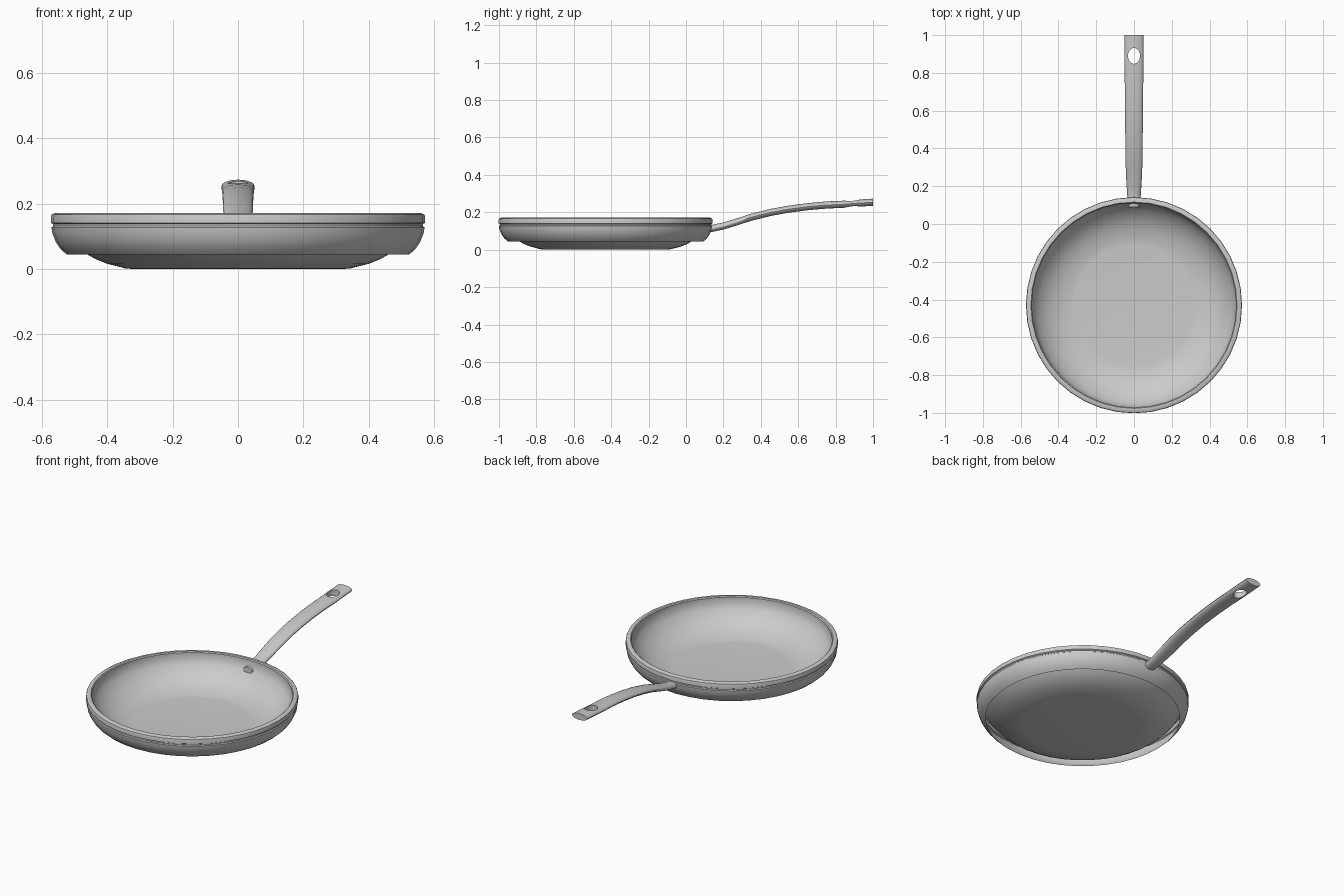
import bpy, bmesh
from math import sin, cos, pi, radians

cube = bpy.data.objects.get("Cube")
if cube:
    bpy.data.objects.remove(cube, do_unlink=True)

steel = bpy.data.materials.new("brushed_steel_grey")
steel.use_nodes = True
colour = (0.6, 0.6, 0.6, 1)
steel.diffuse_color = colour
steel.node_tree.nodes["Principled BSDF"].inputs["Base Color"].default_value = colour

PAN_Y = -0.43


def make_object(name, rings, cap_start, cap_end, location=(0, 0, 0)):
    """Skin a list of closed rings of points into one mesh object."""
    bm = bmesh.new()
    loops = [[bm.verts.new(p) for p in ring] for ring in rings]
    for a, b in zip(loops, loops[1:]):
        n = len(a)
        for i in range(n):
            j = (i + 1) % n
            bm.faces.new((a[i], a[j], b[j], b[i]))
    if cap_start:
        bm.faces.new(loops[0])
    if cap_end:
        bm.faces.new(loops[-1])
    bmesh.ops.recalc_face_normals(bm, faces=bm.faces)
    mesh = bpy.data.meshes.new(name)
    bm.to_mesh(mesh)
    bm.free()
    mesh.materials.append(steel)
    obj = bpy.data.objects.new(name, mesh)
    obj.location = location
    bpy.context.collection.objects.link(obj)
    return obj


def select_only(obj):
    bpy.ops.object.select_all(action='DESELECT')
    obj.select_set(True)
    bpy.context.view_layer.objects.active = obj


def smooth(obj, angle=32):
    select_only(obj)
    bpy.ops.object.shade_smooth_by_angle(angle=radians(angle))


def lathe(name, profile, cap, sides=40):
    rings = [[(r * cos(2 * pi * i / sides), r * sin(2 * pi * i / sides), z)
              for i in range(sides)] for r, z in profile]
    obj = make_object(name, rings, cap, False, (0, PAN_Y, 0))
    smooth(obj)
    return obj


# Bowl: flat floor, curved wall and the upright inner band of the rim
bowl = lathe("pan_bowl", [
    (0.32, 0), (0.345, 0.002), (0.40, 0.016), (0.435, 0.03), (0.465, 0.047),
    (0.50, 0.075), (0.525, 0.105), (0.541, 0.135), (0.541, 0.166)], True)
bowl.data.flip_normals() if bowl.data.polygons[-1].normal.z < -0.5 else None

# Rolled rim, groove and the outer shell, which stays open underneath
lathe("rim_and_outer_shell", [
    (0.541, 0.166), (0.546, 0.171), (0.560, 0.171), (0.570, 0.166),
    (0.572, 0.158), (0.572, 0.141), (0.565, 0.137), (0.565, 0.131),
    (0.570, 0.127), (0.567, 0.108), (0.557, 0.083), (0.542, 0.061),
    (0.523, 0.044)], False)

# Handle: rounded lens section swept along a rising curve (y, z, half width)
path = [(0.09, 0.112, 0.030), (0.14, 0.114, 0.035), (0.20, 0.127, 0.039),
        (0.27, 0.148, 0.043), (0.35, 0.174, 0.045), (0.45, 0.199, 0.046),
        (0.55, 0.217, 0.047), (0.65, 0.230, 0.048), (0.75, 0.239, 0.049),
        (0.84, 0.243, 0.050), (0.92, 0.249, 0.050), (1.0, 0.254, 0.050)]
SECTION = 20
rings = []
for y, z, w in path:
    ring = []
    for i in range(SECTION):
        t = 2 * pi * i / SECTION
        ring.append((w * cos(t), y, z + 0.019 * sin(t)))
    rings.append(ring)
handle = make_object("handle", rings, True, True)

# Hanging hole through the handle end
bpy.ops.mesh.primitive_cylinder_add(vertices=24, radius=1, depth=0.3,
                                    location=(0, 0.89, 0.25))
cutter = bpy.context.object
cutter.name = "hanging_hole_cutter"
cutter.scale = (0.032, 0.042, 1)
cutter.hide_render = True
cutter.data.materials.append(steel)
cut = handle.modifiers.new("hanging_hole", 'BOOLEAN')
cut.operation = 'DIFFERENCE'
cut.solver = 'EXACT'
cut.object = cutter
select_only(handle)
bpy.ops.object.modifier_apply(modifier=cut.name)
bpy.data.objects.remove(cutter, do_unlink=True)
smooth(handle, 40)
